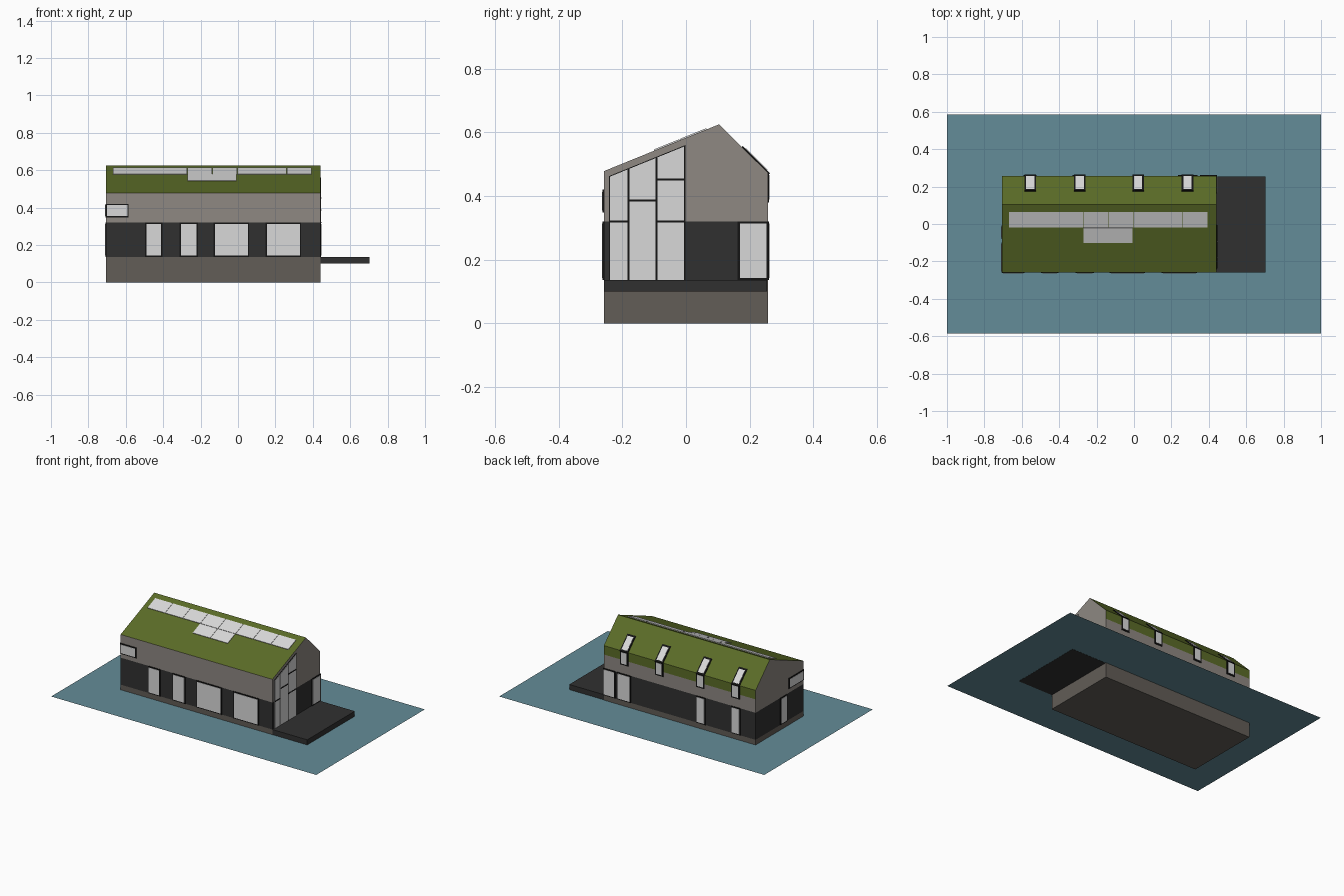
import bpy
import bmesh
from mathutils import Vector

cube = bpy.data.objects.get("Cube")
if cube:
    bpy.data.objects.remove(cube, do_unlink=True)


def material(name, hex_code):
    """Flat material from an sRGB hex string."""
    srgb = [int(hex_code[i:i + 2], 16) / 255 for i in (0, 2, 4)]
    colour = [c / 12.92 if c <= 0.04045 else ((c + 0.055) / 1.055) ** 2.4 for c in srgb] + [1]
    m = bpy.data.materials.new(name)
    m.use_nodes = True
    m.diffuse_color = colour
    m.node_tree.nodes["Principled BSDF"].inputs["Base Color"].default_value = colour
    return m


WATER = material("water blue", "648c98")
HULL = material("hull grey", "625d57")
WALL = material("warm grey", "8e8882")
DARK = material("charcoal", "303030")
FRAME = material("frame black", "141414")
GLASS = material("pale glass", "d9d9d9")
GREEN = material("roof green", "5b6c27")

# Main dimensions
X0, X1 = -0.705, 0.44
Y0, Y1 = -0.258, 0.257
DECK_LOW, DECK_TOP, FLOOR = 0.1, 0.136, 0.32
FRONT_EAVE, RIDGE_Y, RIDGE, BACK_EAVE = 0.478, 0.104, 0.625, 0.473
FRONT_SLOPE = (RIDGE - FRONT_EAVE) / (RIDGE_Y - Y0)
BACK_SLOPE = (RIDGE - BACK_EAVE) / (Y1 - RIDGE_Y)


def prism(name, points, offset, *mats):
    """Polygon extruded by an offset vector."""
    bm = bmesh.new()
    face = bm.faces.new([bm.verts.new(p) for p in points])
    moved = bmesh.ops.extrude_face_region(bm, geom=[face])["geom"]
    bmesh.ops.translate(bm, vec=Vector(offset), verts=[g for g in moved if isinstance(g, bmesh.types.BMVert)])
    bmesh.ops.recalc_face_normals(bm, faces=bm.faces)
    mesh = bpy.data.meshes.new(name)
    bm.to_mesh(mesh)
    bm.free()
    for m in mats:
        mesh.materials.append(m)
    ob = bpy.data.objects.new(name, mesh)
    bpy.context.collection.objects.link(ob)
    return ob


def box(name, x0, x1, y0, y1, z0, z1, mat):
    return prism(name, [(x0, y0, z0), (x1, y0, z0), (x1, y1, z0), (x0, y1, z0)], (0, 0, z1 - z0), mat)


def pane(name, to_3d, a0, a1, b0, b1, normal, border=0.007):
    """Framed window on a flat surface; to_3d maps (across, up) to space."""
    n = Vector(normal).normalized()

    def corners(g):
        return [to_3d(a0 + g, b0 + g), to_3d(a1 - g, b0 + g), to_3d(a1 - g, b1 - g), to_3d(a0 + g, b1 - g)]
    prism(name + "_frame", corners(0), n * 0.004, FRAME)
    prism(name + "_glass", corners(border), n * 0.006, GLASS)


# Surfaces that carry windows and panels
def on_front(x, z): return (x, Y0, z)
def on_back(x, z): return (x, Y1, z)
def on_left_end(y, z): return (X1, y, z)
def on_right_end(y, z): return (X0, y, z)
def on_back_roof(x, y): return (x, y, RIDGE - BACK_SLOPE * (y - RIDGE_Y))
def on_front_roof(x, y): return (x, y, FRONT_EAVE + FRONT_SLOPE * (y - Y0))


FRONT_N, BACK_N, LEFT_N, RIGHT_N = (0, -1, 0), (0, 1, 0), (1, 0, 0), (-1, 0, 0)
BACK_ROOF_N, FRONT_ROOF_N = (0, BACK_SLOPE, 1), (0, -FRONT_SLOPE, 1)

# Water surface, a single sheet
bpy.ops.mesh.primitive_plane_add(size=1, location=(0, 0, DECK_LOW + 0.001))
water = bpy.context.object
water.name = "water_surface"
water.scale = (2, 1.17, 1)
water.data.materials.append(WATER)

# Hull, deck and lower storey
box("hull", X0, X1, Y0, Y1, 0, DECK_TOP, HULL)
box("deck", X1, 0.703, Y0, Y1 - 0.003, DECK_LOW, DECK_TOP, DARK)
box("lower_storey", X0, X1, Y0, Y1, DECK_TOP, FLOOR, DARK)

# Upper storey, green on the roof slopes and the strip below the back eave
profile = [(Y0, FLOOR), (Y1, FLOOR), (Y1, 0.412), (Y1, BACK_EAVE), (RIDGE_Y, RIDGE), (Y0, FRONT_EAVE)]
upper = prism("upper_storey", [(X0, y, z) for y, z in profile], (X1 - X0, 0, 0), WALL, GREEN)
for f in upper.data.polygons:
    if f.normal.z > 0.3 or (f.normal.y > 0.9 and f.center.z > 0.412):
        f.material_index = 1

# Front and back windows of the lower storey
for i, (a, b) in enumerate([(-0.497, -0.405), (-0.312, -0.215), (-0.13, 0.06), (0.147, 0.338)]):
    pane(f"front_window_{i + 1}", on_front, a, b, DECK_TOP, FLOOR, FRONT_N)
for i, (a, b) in enumerate([(-0.592, -0.522), (-0.328, -0.258), (0.235, 0.34), (0.352, 0.445)]):
    pane(f"back_window_{i + 1}", on_back, a, b, DECK_TOP, FLOOR, BACK_N)

# End windows, and the small corner window upstairs
pane("left_corner_window", on_left_end, 0.162, Y1 + 0.003, DECK_TOP, FLOOR, LEFT_N)
pane("right_end_window", on_right_end, -0.08, -0.008, DECK_TOP, FLOOR, RIGHT_N)
pane("upper_corner_window_front", on_front, X0 - 0.002, -0.585, 0.348, 0.42, FRONT_N)
pane("upper_corner_window_side", on_right_end, Y0, -0.1, 0.348, 0.42, RIGHT_N)

# Tall gable glazing with sloping top
def glazing(name, y0, y1, inset, depth, mat):
    top = [on_front_roof(0, y)[2] - 0.022 - inset for y in (y0, y1)]
    points = [(y0, DECK_TOP), (y1, DECK_TOP), (y1, top[1]), (y0, top[0])]
    prism(name, [on_left_end(*p) for p in points], (depth, 0, 0), mat)


glazing("gable_glazing_frame", -0.242, -0.002, 0, 0.003, FRAME)
bays = [(-0.238, -0.183, [0.32]), (-0.178, -0.096, [0.386]), (-0.09, -0.006, [0.32, 0.452])]
for i, (y0, y1, rails) in enumerate(bays):
    glazing(f"gable_glass_{i + 1}", y0, y1, 0.003, 0.005, GLASS)
    for j, z in enumerate(rails):
        box(f"gable_rail_{i + 1}_{j + 1}", X1, X1 + 0.007, y0, y1, z - 0.003, z + 0.003, FRAME)

# Skylights folding over the back eave
for i, x in enumerate((-0.555, -0.29, 0.022, 0.286)):
    pane(f"skylight_{i + 1}_roof", on_back_roof, x - 0.031, x + 0.031, 0.175, Y1 + 0.004, BACK_ROOF_N, 0.009)
    pane(f"skylight_{i + 1}_wall", on_back, x - 0.031, x + 0.031, 0.38, BACK_EAVE + 0.002, BACK_N, 0.009)

# Solar panels: a long row of eight and two below
def solar(name, x, y0, y1):
    points = [on_front_roof(*p) for p in ((x, y0), (x + 0.131, y0), (x + 0.131, y1), (x, y1))]
    prism(name, points, Vector(FRONT_ROOF_N).normalized() * 0.004, GLASS)


for i in range(8):
    solar(f"solar_panel_upper_{i + 1}", -0.669 + i * 0.133, -0.018, 0.065)
for i in range(2):
    solar(f"solar_panel_lower_{i + 1}", -0.271 + i * 0.133, -0.1, -0.02)
